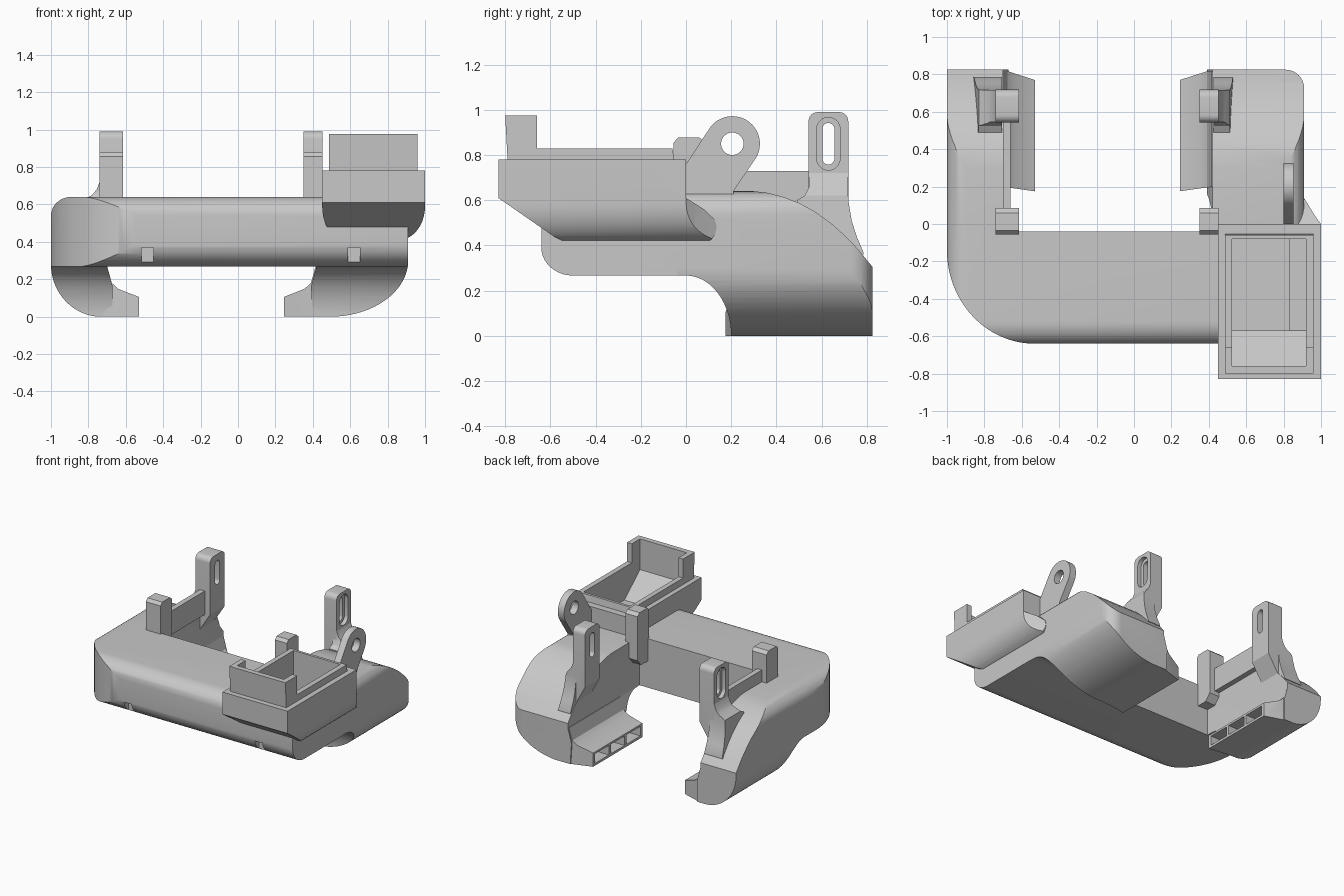
import bpy, bmesh, math

if "Cube" in bpy.data.objects:
    bpy.data.objects.remove(bpy.data.objects["Cube"])

grey = bpy.data.materials.new("light grey plastic")
grey.diffuse_color = (0.58, 0.58, 0.58, 1)
grey.use_nodes = True
grey.node_tree.nodes["Principled BSDF"].inputs["Base Color"].default_value = grey.diffuse_color


def arc(cx, cy, rx, ry, a0, a1, n=14):
    out = []
    for i in range(n + 1):
        a = math.radians(a0 + (a1 - a0) * i / n)
        out.append((cx + rx * math.cos(a), cy + ry * math.sin(a)))
    return out


def prism(name, axis, pts, lo, hi):
    """Extrude a 2D profile: axis X takes (y,z), Y takes (x,z), Z takes (x,y)."""
    def place(p, t):
        return {'X': (t, p[0], p[1]), 'Y': (p[0], t, p[1]), 'Z': (p[0], p[1], t)}[axis]
    bm = bmesh.new()
    a = [bm.verts.new(place(p, lo)) for p in pts]
    b = [bm.verts.new(place(p, hi)) for p in pts]
    bm.faces.new(a)
    bm.faces.new(b)
    n = len(pts)
    for i in range(n):
        bm.faces.new((a[i], a[(i + 1) % n], b[(i + 1) % n], b[i]))
    bmesh.ops.recalc_face_normals(bm, faces=bm.faces)
    me = bpy.data.meshes.new(name)
    bm.to_mesh(me)
    bm.free()
    me.materials.append(grey)
    ob = bpy.data.objects.new(name, me)
    bpy.context.collection.objects.link(ob)
    return ob


def box(name, x0, x1, y0, y1, z0, z1):
    return prism(name, 'Z', [(x0, y0), (x1, y0), (x1, y1), (x0, y1)], z0, z1)


def combine(ob, other, op):
    m = ob.modifiers.new("bool", 'BOOLEAN')
    m.operation, m.object, m.solver = op, other, 'EXACT'
    bpy.context.view_layer.objects.active = ob
    bpy.ops.object.modifier_apply(modifier=m.name)
    bpy.data.objects.remove(other)
    return ob


def intersect(a, *others):
    for o in others:
        combine(a, o, 'INTERSECT')
    return a


# Side profile shared by both arms
arm_side = ([(-0.12, 0.64), (0.3, 0.64), (0.36, 0.633), (0.43, 0.615), (0.5, 0.588), (0.57, 0.55),
             (0.64, 0.5), (0.7, 0.447), (0.76, 0.385), (0.825, 0.305), (0.825, 0.0)]
            + arc(0, 0, 0.2, 0.267, 0, 90) + [(-0.12, 0.267)])

# Right arm: wide, rounded underneath
right_arm = intersect(
    prism("duct", 'X', arm_side, 0.3, 1.0),
    prism("c", 'Y', [(0.42, 0.65)] + arc(0.80, 0.54, 0.11, 0.1, 90, 0, 8)
          + arc(0.49, 0.3, 0.42, 0.301, 0, -90, 18) + [(0.40, -0.001), (0.39, 0.16), (0.42, 0.27)], -1, 1),
    prism("c", 'Z', [(0.3, -0.5), (0.95, -0.5), (0.95, 0.5)] + arc(0.81, 0.725, 0.1, 0.1, 0, 90, 8)
          + [(0.3, 0.825)], -1, 1))

# Left arm: narrow
left_arm = intersect(
    prism("left_arm", 'X', arm_side, -1.2, -0.5),
    prism("c", 'Y', [(-0.70, 0.65)] + arc(-0.89, 0.54, 0.11, 0.1, 90, 180, 8)
          + arc(-0.73, 0.28, 0.27, 0.281, 180, 270, 18) + [(-0.67, -0.001), (-0.67, 0.16), (-0.70, 0.27)], -1, 1))

# Front bar with a big rounded outer corner
bar = intersect(
    prism("bar", 'X', [(-0.04, 0.267), (-0.04, 0.64)] + arc(-0.52, 0.54, 0.12, 0.1, 90, 180, 10)
          + arc(-0.50, 0.39, 0.14, 0.123, 180, 270, 10), -1.1, 0.91),
    prism("c", 'Y', [(1.1, 0.2), (1.1, 0.64)] + arc(-0.89, 0.54, 0.11, 0.1, 90, 180, 8) + [(-1.0, 0.2)], -1, 1),
    prism("c", 'Z', [(0.95, 0.0), (0.95, -0.64)] + arc(-0.53, -0.14, 0.47, 0.50, 270, 180, 28)
          + [(-1.0, 0.0)], 0, 1))

# Blower inlet: hull, rim and raised front wall
hull = intersect(
    prism("inlet", 'X', [(-0.83, 0.78), (-0.83, 0.61), (-0.585, 0.44), (-0.54, 0.418), (-0.5, 0.41), (0.08, 0.41)]
          + arc(0.07, 0.48, 0.065, 0.07, -60, 30, 6) + [(0.08, 0.56), (0.0, 0.61), (0.0, 0.78)], 0.4, 1.1),
    prism("c", 'Y', [(0.45, 0.9), (1.0, 0.9)] + arc(0.86, 0.59, 0.14, 0.18, 0, -90, 10)
          + arc(0.57, 0.59, 0.12, 0.18, 270, 180, 10), -1, 1),
    prism("c", 'Z', [(0.4, -0.9), (1.0, -0.9), (1.0, 0.0), (0.97, 0.04), (0.89, 0.17), (0.4, 0.17)], 0, 1))
rim = prism("rim", 'X', [(-0.785, 0.7), (-0.8, 0.975), (-0.66, 0.975), (-0.66, 0.83),
                         (-0.06, 0.83), (-0.04, 0.7)], 0.487, 0.96)

duct = right_arm
for part in (left_arm, bar, hull, rim):
    combine(duct, part, 'UNION')

# Inlet hollow: upper chamber, then funnel
combine(duct, prism("c", 'X', [(-0.76, 1.1), (-0.76, 0.74), (-0.57, 0.58), (-0.08, 0.58), (-0.08, 1.1)],
                    0.525, 0.92), 'DIFFERENCE')
combine(duct, box("c", 0.525, 0.83, -0.57, -0.08, 0.33, 0.7), 'DIFFERENCE')

# Small windows low on the front
for x in (-0.485, 0.62):
    combine(duct, box("c", x - 0.032, x + 0.032, -0.8, -0.585, 0.29, 0.37), 'DIFFERENCE')

parts = [duct]

# Left and right air outlets with three openings each
for name, s, tip, root in (("left_outlet", 1, -0.53, -0.73), ("right_outlet", -1, 0.245, 0.45)):
    nozzle = intersect(
        prism(name, 'Y', [(root, 0.0), (tip, 0.0), (tip, 0.105), (tip - 0.11 * s, 0.148),
                          (tip - 0.145 * s, 0.18), (tip - 0.17 * s, 0.27), (root, 0.27)], 0.1, 0.9),
        prism("c", 'Z', [(root, 0.2), (tip - 0.14 * s, 0.195), (tip, 0.175),
                         (tip, 0.77), (tip - 0.14 * s, 0.815), (root, 0.823)], -1, 1))
    for i in range(3):
        y = 0.2 + i * 0.19
        x = sorted((tip + 0.05 * s, tip - 0.12 * s))
        combine(nozzle, box("c", x[0], x[1], y, y + 0.165, 0.018, 0.09), 'DIFFERENCE')
    parts.append(nozzle)

# Slotted mounting tabs and short posts, one of each per arm
for side, x0, x1, out in (("left", -0.74, -0.615, -1), ("right", 0.35, 0.452, 1)):
    face, inner = (x1, x0) if out > 0 else (x0, x1)
    wall = 0.425 if out > 0 else -0.705
    tab = intersect(
        prism(side + "_slotted_tab", 'X', [(0.542, 0.36), (0.542, 0.95)] + arc(0.582, 0.95, 0.04, 0.04, 180, 90, 6)
              + arc(0.678, 0.95, 0.04, 0.04, 90, 0, 6) + [(0.718, 0.36)], x0, x1),
        prism("c", 'Y', [(face + 0.1 * out, 1.1), (inner - 0.1 * out, 1.1), (inner - 0.1 * out, 0.56),
                         (inner, 0.56), (wall, 0.42), (wall, 0.3), (face + 0.1 * out, 0.3)], 0, 1))
    # Slot through the tab with a wider recess on the outer face
    recess = sorted((face - 0.03 * out, face + 0.02 * out))
    for r, lo, hi in ((0.052, recess[0], recess[1]), (0.027, x0 - 0.1, x1 + 0.1)):
        slot = arc(0.63, 0.915, r, r, 0, 180, 10) + arc(0.63, 0.785, r, r, 180, 360, 10)
        combine(tab, prism("c", 'X', slot, lo, hi), 'DIFFERENCE')
    post = prism(side + "_post", 'X', [(-0.055, 0.47), (-0.055, 0.855), (-0.035, 0.877), (0.06, 0.877),
                                       (0.085, 0.855), (0.085, 0.52), (0.04, 0.47)], x0, x1)
    # Flared foot blending the tab into the arm, outwards and lengthwise
    reach = 0.09 if out < 0 else 0.06
    foot = intersect(
        prism(side + "_tab_foot", 'Y',
              [(wall, 0.72), (face, 0.72), (face + 0.015 * out, 0.68), (face + 0.04 * out, 0.65),
               (face + reach * out, 0.62), (face + reach * 1.3 * out, 0.36), (wall, 0.36)], 0.4, 0.9),
        prism("c", 'X', [(0.49, 0.36), (0.49, 0.6), (0.525, 0.62), (0.545, 0.66), (0.545, 0.8), (0.716, 0.8),
                         (0.718, 0.6), (0.733, 0.51), (0.755, 0.44), (0.785, 0.37), (0.785, 0.36)], -1, 1))
    parts += [tab, post, foot]

# Low wall joining the left post and tab
parts.append(box("left_wall", -0.70, -0.66, 0.05, 0.56, 0.55, 0.73))

# Hinge ear with round hole
ear = prism("hinge_ear", 'X', [(0.0, 0.58), (0.21, 0.58), (0.21, 0.64)]
            + arc(0.205, 0.85, 0.122, 0.122, -38, 142, 24) + [(0.0, 0.76)], 0.80, 0.853)
combine(ear, prism("c", 'X', arc(0.205, 0.85, 0.05, 0.05, 0, 345, 23), 0.7, 1.0), 'DIFFERENCE')
parts.append(ear)

# Smooth curved faces, keep edges crisp
bpy.ops.object.select_all(action='DESELECT')
for ob in parts:
    ob.select_set(True)
bpy.context.view_layer.objects.active = duct
bpy.ops.object.shade_smooth_by_angle(angle=math.radians(28))
